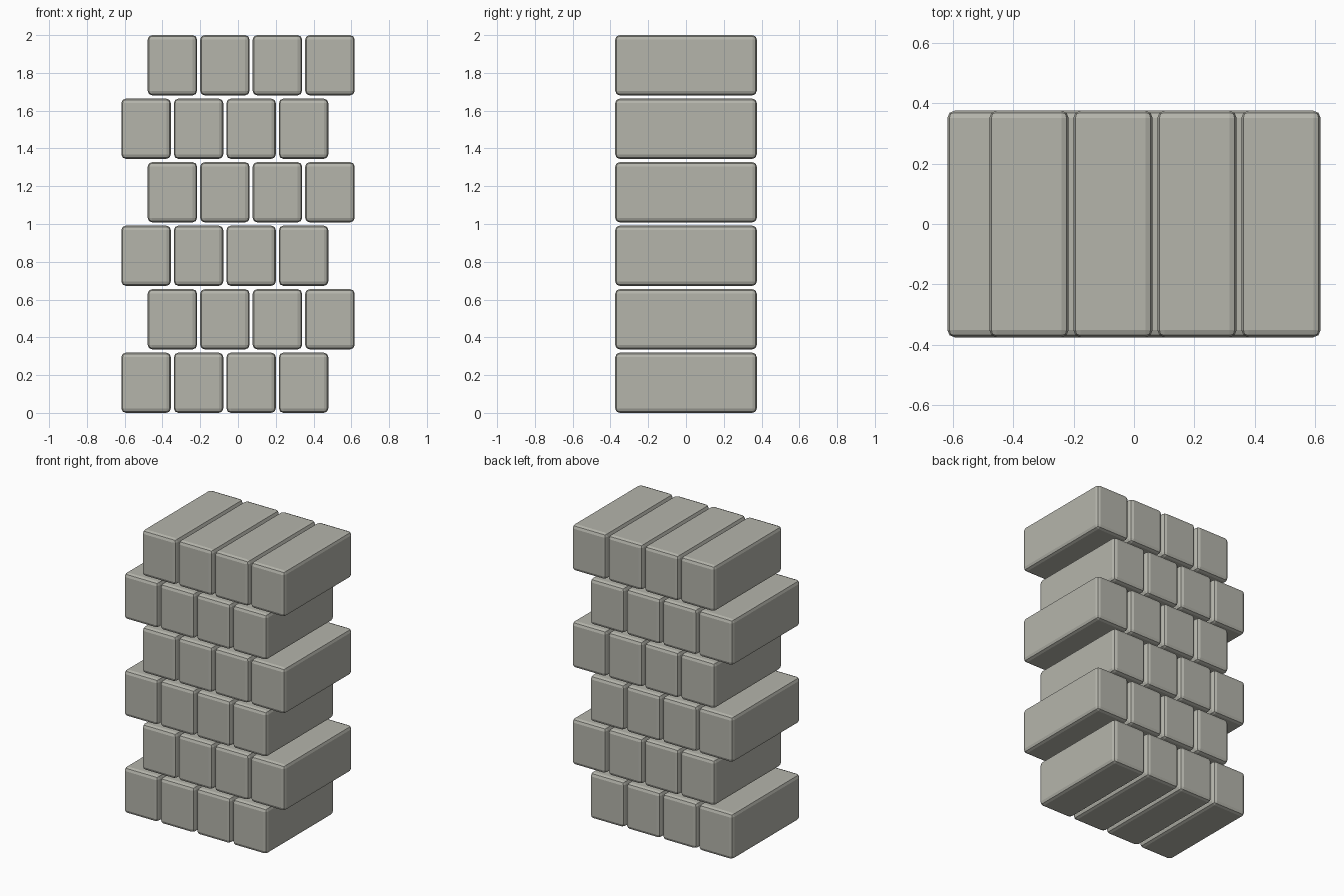
import bpy

if "Cube" in bpy.data.objects:
    bpy.data.objects.remove(bpy.data.objects["Cube"])

COLS, ROWS = 4, 6
PITCH_X, PITCH_Z = 0.278, 0.3362
W, D, H = 0.262, 0.75, 0.319
START_X = -(3.5 * PITCH_X + W) / 2 + W / 2

# warm grey stone
stone = bpy.data.materials.new("stone")
stone.diffuse_color = (0.46, 0.46, 0.41, 1)
stone.use_nodes = True
stone.node_tree.nodes["Principled BSDF"].inputs["Base Color"].default_value = stone.diffuse_color


def brick(name, x, z):
    # single paving brick with softly chamfered edges
    bpy.ops.mesh.primitive_cube_add(size=1, location=(x, 0, z))
    ob = bpy.context.object
    ob.name = name
    ob.scale = (W, D, H)
    bpy.ops.object.transform_apply(location=False, rotation=False, scale=True)
    bev = ob.modifiers.new("edge_bevel", 'BEVEL')
    bev.width = 0.024
    bev.segments = 2
    bev.limit_method = 'NONE'
    ob.data.materials.append(stone)
    return ob


# running-bond stack: every second course shifts by half a brick
for r in range(ROWS):
    shift = PITCH_X / 2 if r % 2 else 0
    for c in range(COLS):
        brick(f"brick_row{r + 1}_{c + 1}",
              START_X + c * PITCH_X + shift,
              H / 2 + r * PITCH_Z)
